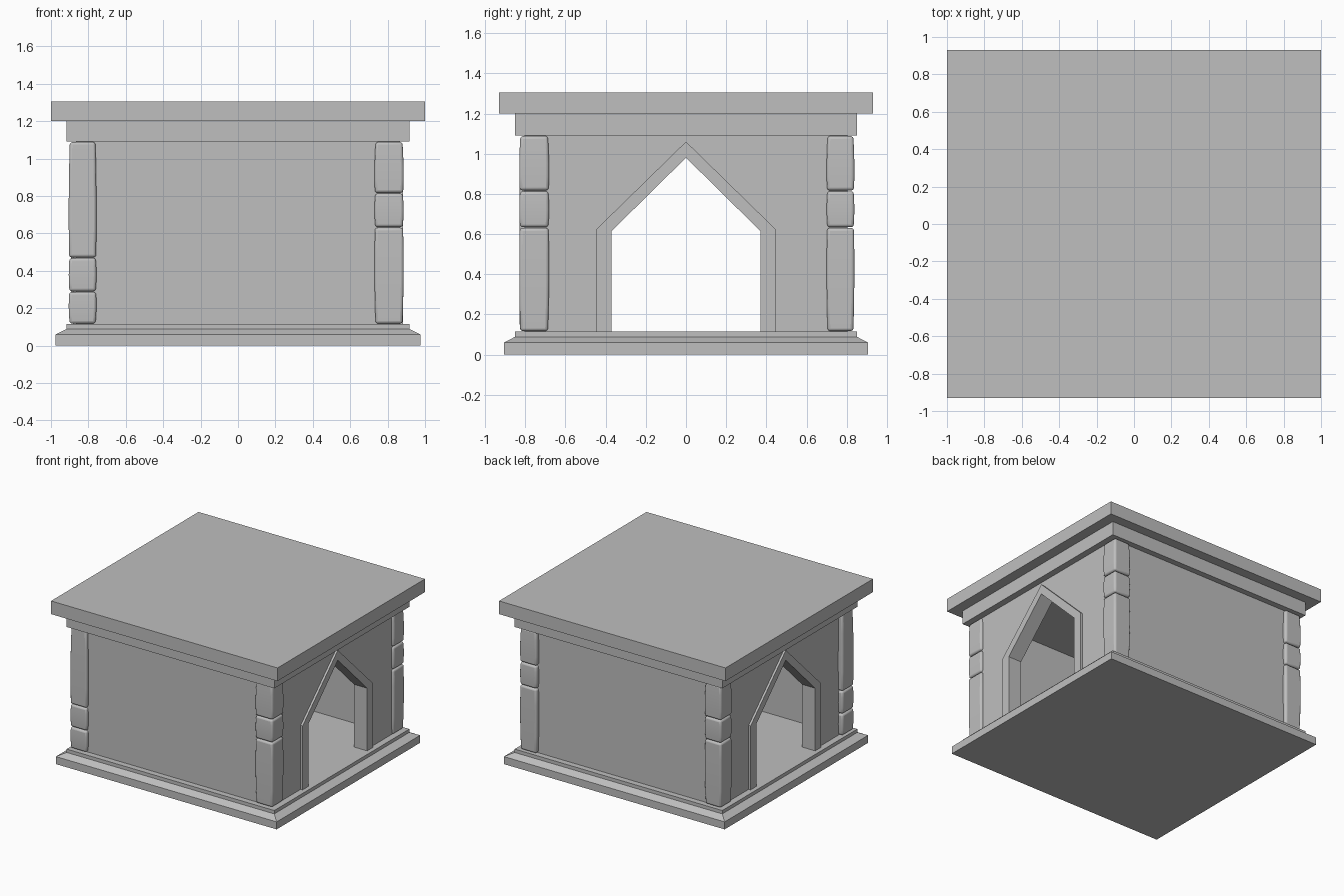
import bpy, bmesh
from mathutils import Vector

cube = bpy.data.objects.get("Cube")
if cube:
    bpy.data.objects.remove(cube, do_unlink=True)

stone = bpy.data.materials.new("grey stone")
stone.use_nodes = True
grey = (0.52, 0.52, 0.52, 1)
stone.diffuse_color = grey
stone.node_tree.nodes["Principled BSDF"].inputs["Base Color"].default_value = grey


def finish(name, bm):
    bmesh.ops.recalc_face_normals(bm, faces=bm.faces)
    mesh = bpy.data.meshes.new(name)
    bm.to_mesh(mesh)
    bm.free()
    mesh.materials.append(stone)
    obj = bpy.data.objects.new(name, mesh)
    bpy.context.collection.objects.link(obj)
    return obj


def box(name, lo, hi):
    bm = bmesh.new()
    bmesh.ops.create_cube(bm, size=1)
    lo, hi = Vector(lo), Vector(hi)
    for v in bm.verts:
        v.co = (lo + hi) / 2 + v.co * (hi - lo)
    return finish(name, bm)


def extrude_x(name, outline, x0, x1):
    """Extrude a (y, z) outline from x0 to x1."""
    bm = bmesh.new()
    face = bm.faces.new([bm.verts.new((x0, y, z)) for y, z in outline])
    out = bmesh.ops.extrude_face_region(bm, geom=[face])["geom"]
    for v in out:
        if isinstance(v, bmesh.types.BMVert):
            v.co.x = x1
    return finish(name, bm)


def stacked(name, rings):
    """Rectangular solid made of (half x, half y, z) rings."""
    bm = bmesh.new()
    loops = [[bm.verts.new((sx * hx, sy * hy, z))
              for sx, sy in ((-1, -1), (1, -1), (1, 1), (-1, 1))] for hx, hy, z in rings]
    for a, b in zip(loops, loops[1:]):
        for i in range(4):
            j = (i + 1) % 4
            bm.faces.new((a[i], a[j], b[j], b[i]))
    bm.faces.new(loops[0])
    bm.faces.new(loops[-1])
    return finish(name, bm)


FLOOR, CEIL = 0.115, 1.09
WX, WY, THICK = 0.865, 0.805, 0.1

# Stepped plinth and flat roof
stacked("plinth", [(0.975, 0.905, 0), (0.975, 0.905, 0.06),
                   (0.917, 0.852, 0.088), (0.917, 0.852, FLOOR)])
box("cornice", (-0.917, -0.852, CEIL), (0.917, 0.852, 1.2))
box("roof_slab", (-1, -0.93, 1.2), (1, 0.93, 1.305))

# Closed front and back walls
for side, s in (("front", -1), ("back", 1)):
    y0, y1 = sorted((s * WY, s * (WY - THICK)))
    box(side + "_wall", (-WX, y0, FLOOR), (WX, y1, CEIL))


# Side walls with pointed doorways and raised door surrounds
def arch(half, shoulder, apex):
    return [(-half, FLOOR), (-half, shoulder), (0, apex), (half, shoulder), (half, FLOOR)]


outer, inner = arch(0.445, 0.625, 1.06), arch(0.37, 0.615, 0.98)
edge = WY - THICK
wall = [(-edge, FLOOR), (-edge, CEIL), (edge, CEIL), (edge, FLOOR)] + outer[::-1]
for side, s in (("left", 1), ("right", -1)):
    extrude_x(side + "_wall", wall, s * WX, s * (WX - THICK))
    extrude_x(side + "_door_surround", outer + inner[::-1], s * 0.882, s * 0.765)


# Corner pillars of worn, rounded blocks
def block(name, x0, x1, y0, y1, z0, z1, flare):
    obj = box(name, (x0, y0, z0), (x1, y1, z1))
    bm = bmesh.new()
    bm.from_mesh(obj.data)
    upright = [e for e in bm.edges if abs(e.verts[0].co.z - e.verts[1].co.z) > 0.01]
    bmesh.ops.subdivide_edges(bm, edges=upright, cuts=3)
    cx, cy = (x0 + x1) / 2, (y0 + y1) / 2
    for v in bm.verts:
        t = (v.co.z - z0) / (z1 - z0)
        k = 0.95 + 0.2 * t * (1 - t) + flare * (t - 0.5)
        v.co.x = cx + (v.co.x - cx) * k
        v.co.y = cy + (v.co.y - cy) * k
    bm.to_mesh(obj.data)
    bm.free()
    bevel = obj.modifiers.new("worn edges", "BEVEL")
    bevel.width = 0.014
    bevel.segments = 3
    bevel.limit_method = "ANGLE"
    bpy.ops.object.select_all(action="DESELECT")
    obj.select_set(True)
    bpy.context.view_layer.objects.active = obj
    bpy.ops.object.shade_smooth_by_angle()


low_joints = [FLOOR, 0.288, 0.47, CEIL]
high_joints = [FLOOR, 0.632, 0.815, CEIL]
pillars = {
    "front_right_pillar": (-0.905, -0.757, -0.83, -0.685, low_joints),
    "front_left_pillar": (0.73, 0.885, -0.83, -0.682, high_joints),
    "back_left_pillar": (0.735, 0.885, 0.7, 0.838, high_joints),
    "back_right_pillar": (-0.893, -0.745, 0.69, 0.835, high_joints),
}
for name, (x0, x1, y0, y1, joints) in pillars.items():
    for i, (z0, z1) in enumerate(zip(joints, joints[1:])):
        block(f"{name}_block_{i + 1}", x0, x1, y0, y1, z0 + 0.002, z1 - 0.002,
              (0.04, 0.0, -0.05)[i])
